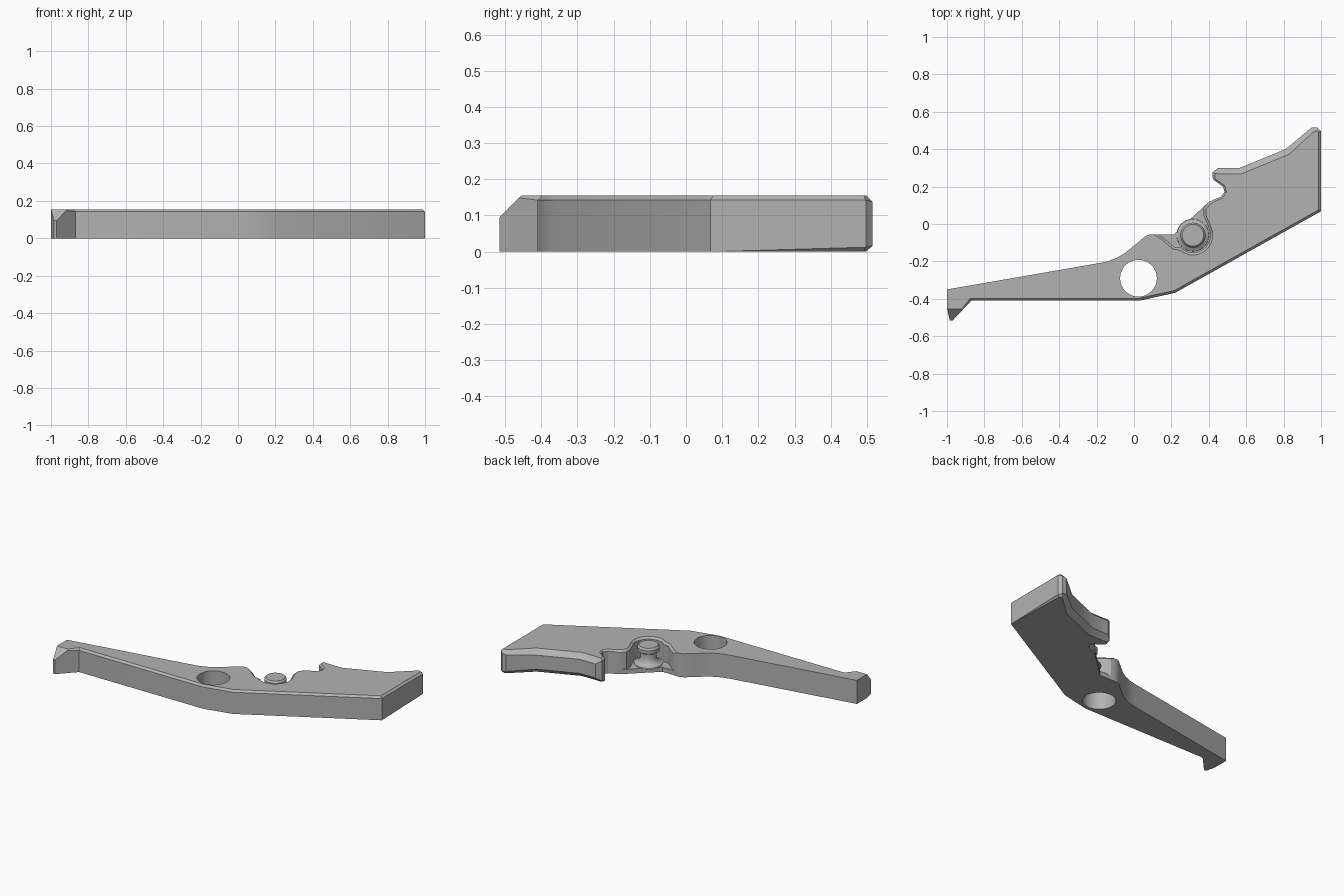
import bpy, bmesh, math
from mathutils import Vector

if "Cube" in bpy.data.objects:
    bpy.data.objects.remove(bpy.data.objects["Cube"])

H = 0.155
LEDGE = 0.03
PIN = (0.315, -0.06)

grey = bpy.data.materials.new("plain grey")
grey.diffuse_color = (0.45, 0.45, 0.45, 1)
grey.use_nodes = True
grey.node_tree.nodes["Principled BSDF"].inputs["Base Color"].default_value = grey.diffuse_color


def add_object(name, bm):
    bmesh.ops.recalc_face_normals(bm, faces=bm.faces[:])
    me = bpy.data.meshes.new(name)
    bm.to_mesh(me)
    bm.free()
    ob = bpy.data.objects.new(name, me)
    bpy.context.collection.objects.link(ob)
    me.materials.append(grey)
    return ob


def smooth(ob, deg):
    bpy.ops.object.select_all(action='DESELECT')
    ob.select_set(True)
    bpy.context.view_layer.objects.active = ob
    bpy.ops.object.shade_smooth_by_angle(angle=math.radians(deg))


def inset(pts, i, d):
    """Move corner i of a clockwise outline inward by a mitred distance d."""
    p = Vector(pts[i])
    a = (p - Vector(pts[i - 1])).normalized()
    b = (Vector(pts[(i + 1) % len(pts)]) - p).normalized()
    na, nb = Vector((a.y, -a.x)), Vector((b.y, -b.x))
    return p + (na + nb) * (d / max(0.4, 1 + na.dot(nb)))


def loft(bm, rings):
    """Skin a stack of closed rings and cap both ends."""
    vs = [[bm.verts.new(c) for c in r] for r in rings]
    n = len(vs[0])
    for r, s in zip(vs, vs[1:]):
        for i in range(n):
            j = (i + 1) % n
            bm.faces.new((r[i], r[j], s[j], s[i]))
    bm.faces.new(vs[0][::-1])
    bm.faces.new(vs[-1])


# Outline pieces, clockwise from the left tip: (x, y, top bevel, bottom bevel)
S, L = 0.013, 0.033
arm = [(-1, -.35), (-.18, -.208), (-.14, -.199), (-.09, -.18), (-.045, -.153),
       (.005, -.112), (.06, -.066), (.08, -.057), (.105, -.055)]
arc = [(PIN[0] + .093 * math.cos(math.radians(a)), PIN[1] + .093 * math.sin(math.radians(a)))
       for a in range(226, 391, 12)]
pocket = [(.13, -.056), (.155, -.072), (.215, -.122)] + arc + [(.372, .045), (.372, .085), (.40, .118)]
notch = [(.43, .132), (.465, .146), (.484, .172), (.476, .20), (.425, .236)]
crest = [(.42, .25, S, 0), (.42, .276, .012, .012), (.45, .30, L, L), (.565, .30, L, L),
         (.81, .40, L, L), (.95, .516, .025, .025), (.98, .516, .018, .018), (1, .497, S, S)]
belly = [(1, .068, S, 0), (.22, -.368, S, 0), (.03, -.41, S, 0), (-.87, -.41, S, 0)]
hook = [(-.97, -.516), (-.985, -.516), (-1, -.45)]

outline = ([p + (0, 0) for p in arm] + [p + (.013, 0) for p in pocket] +
           [p + (.01, 0) for p in notch] + crest + belly + [p + (0, 0) for p in hook])
flat = [p[:2] for p in outline]

# Lever body with bevelled rims
rings = [[], [], [], []]
for i, (x, y, t, b) in enumerate(outline):
    rings[0].append((*inset(flat, i, b), 0))
    rings[1].append((x, y, b * .95))
    rings[2].append((x, y, H - t * .95))
    rings[3].append((*inset(flat, i, t), H))
bm = bmesh.new()
loft(bm, rings)
bmesh.ops.remove_doubles(bm, verts=bm.verts[:], dist=1e-5)
# Sloped cut on top of the hook
cut = bmesh.ops.bisect_plane(bm, geom=bm.verts[:] + bm.edges[:] + bm.faces[:],
                             plane_co=(0, -.455, H), plane_no=(0, -1, 1), clear_outer=True)
bmesh.ops.holes_fill(bm, edges=[e for e in bm.edges if e.is_boundary], sides=0)
body = add_object("lever_body", bm)

# Round pivot hole
bm = bmesh.new()
bmesh.ops.create_cone(bm, cap_ends=True, segments=64, radius1=.098, radius2=.098, depth=1)
bmesh.ops.translate(bm, verts=bm.verts[:], vec=(.024, -.29, 0))
cutter = add_object("hole_cutter", bm)
cutter.hide_render = True
mod = body.modifiers.new("pivot_hole", 'BOOLEAN')
mod.operation = 'DIFFERENCE'
mod.solver = 'EXACT'
mod.object = cutter
bpy.ops.object.select_all(action='DESELECT')
body.select_set(True)
bpy.context.view_layer.objects.active = body
bpy.ops.object.modifier_apply(modifier=mod.name)
bpy.data.objects.remove(cutter)
smooth(body, 25)

# Thin ledge that floors the pocket
ledge_pts = pocket + [(.212, -.056)]
bm = bmesh.new()
loft(bm, [[(x, y, z) for x, y in ledge_pts] for z in (0, LEDGE)])
add_object("pocket_ledge", bm)

# Spring pin: flared foot, thin neck, bevelled head
profile = [(.088, LEDGE - .005), (.085, LEDGE + .003), (.066, .042), (.054, .056), (.047, .075),
           (.047, .105), (.067, .117), (.067, .14), (.058, .152)]
bm = bmesh.new()
N = 40
loft(bm, [[(PIN[0] + r * math.cos(2 * math.pi * k / N), PIN[1] + r * math.sin(2 * math.pi * k / N), z)
           for k in range(N)] for r, z in profile])
smooth(add_object("spring_pin", bm), 30)
